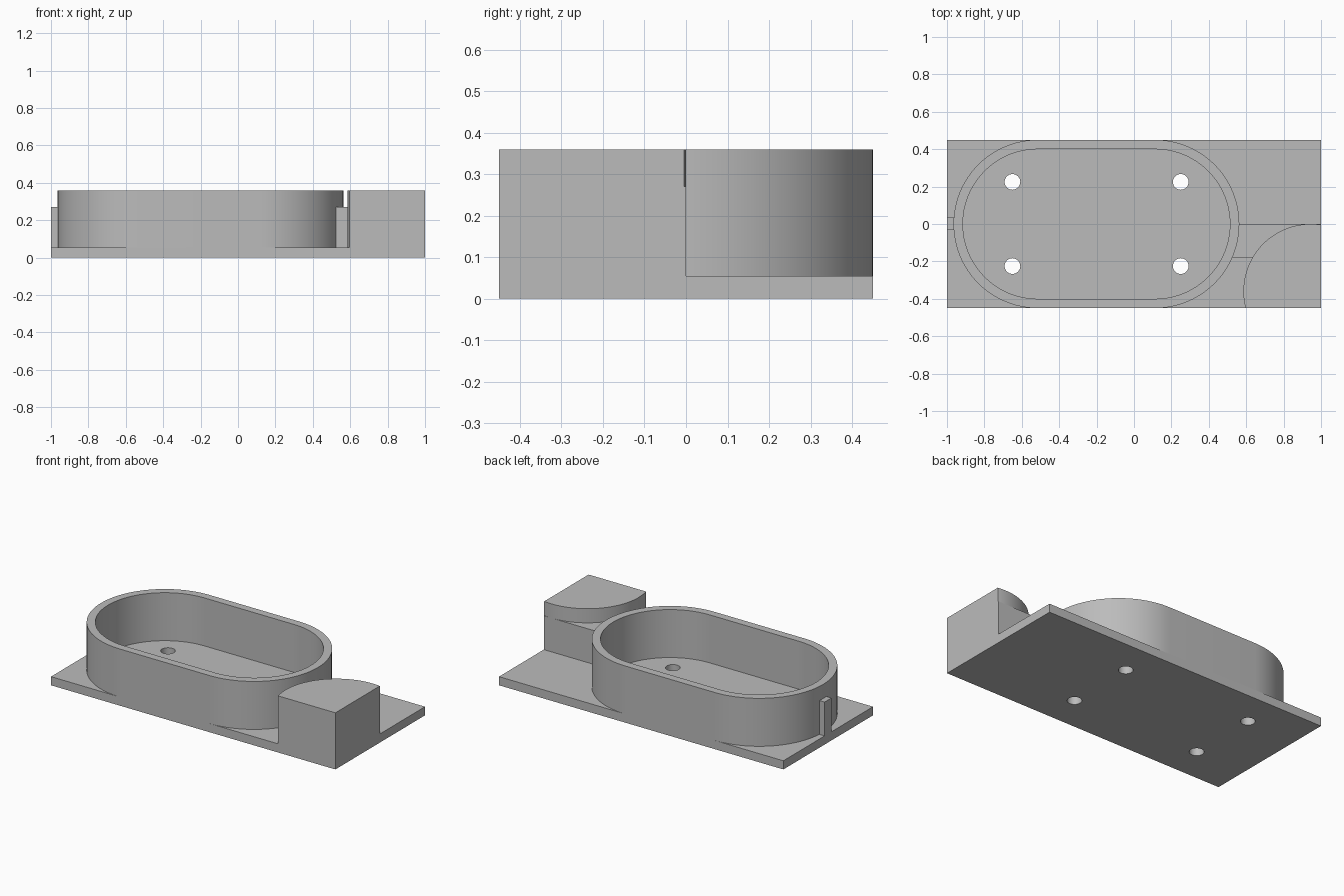
import bpy
import bmesh
from math import pi, sin, cos, asin, acos, radians

cube = bpy.data.objects.get("Cube")
if cube:
    bpy.data.objects.remove(cube, do_unlink=True)

# One plain grey for every part
grey = bpy.data.materials.new("plain_grey")
grey.use_nodes = True
colour = (0.5, 0.5, 0.5, 1)
grey.diffuse_color = colour
grey.node_tree.nodes["Principled BSDF"].inputs["Base Color"].default_value = colour

HALF_DEPTH = 0.45
FLOOR = 0.055
RIM = 0.36
LEDGE = 0.27


def arc(cx, cy, r, start, end, steps):
    """Points along an arc, both ends included."""
    angles = [start + (end - start) * i / steps for i in range(steps + 1)]
    return [(cx + r * cos(a), cy + r * sin(a)) for a in angles]


def circle(cx, cy, r, steps=32):
    return arc(cx, cy, r, 0, 2 * pi, steps)[:-1]


def rectangle(x0, x1, y0, y1):
    return [(x0, y0), (x1, y0), (x1, y1), (x0, y1)]


def stadium(x0, x1, r, steps=48):
    return (arc(x1, 0, r, -pi / 2, pi / 2, steps)
            + arc(x0, 0, r, pi / 2, 3 * pi / 2, steps))


def prism(name, z0, z1, outline, holes=()):
    """Extrude an outline, with optional holes, from z0 to z1."""
    bm = bmesh.new()
    edges = []
    for loop in (outline, *holes):
        verts = [bm.verts.new((x, y, z0)) for x, y in loop]
        edges += [bm.edges.new((v, verts[i - 1])) for i, v in enumerate(verts)]
    bmesh.ops.triangle_fill(bm, edges=edges, use_beauty=True)
    top = bmesh.ops.extrude_face_region(bm, geom=bm.faces[:])["geom"]
    bmesh.ops.translate(bm, vec=(0, 0, z1 - z0),
                        verts=[g for g in top if isinstance(g, bmesh.types.BMVert)])
    bmesh.ops.recalc_face_normals(bm, faces=bm.faces[:])
    mesh = bpy.data.meshes.new(name)
    bm.to_mesh(mesh)
    bm.free()
    mesh.materials.append(grey)
    obj = bpy.data.objects.new(name, mesh)
    bpy.context.collection.objects.link(obj)
    bpy.ops.object.select_all(action='DESELECT')
    obj.select_set(True)
    bpy.context.view_layer.objects.active = obj
    bpy.ops.object.shade_smooth_by_angle(angle=radians(30))
    return obj


# Base plate with four screw holes
screw_holes = [circle(x, y, 0.042) for x in (-0.65, 0.25) for y in (-0.225, 0.225)]
prism("base_plate", 0, FLOOR,
      rectangle(-1, 1, -HALF_DEPTH, HALF_DEPTH), screw_holes)

# Open tub wall
prism("tub_wall", FLOOR, RIM,
      stadium(-0.515, 0.113, HALF_DEPTH), [stadium(-0.515, 0.113, 0.4)])

# Corner block with a rounded inner side, trimmed to the plate edges
cx, cy, r = 0.945, -0.36, 0.36
curve = arc(cx, cy, r, pi + asin((HALF_DEPTH + cy) / r), acos((1 - cx) / r), 48)
prism("corner_block", FLOOR, RIM, curve + [(1, -HALF_DEPTH)])

# Lower bridge between the tub and the block
prism("bridge", FLOOR, LEDGE, rectangle(0.517, 1, -0.18, 0))

# Small rib at the other end of the tub
prism("end_rib", FLOOR, LEDGE, rectangle(-1, -0.94, -0.033, 0.036))
